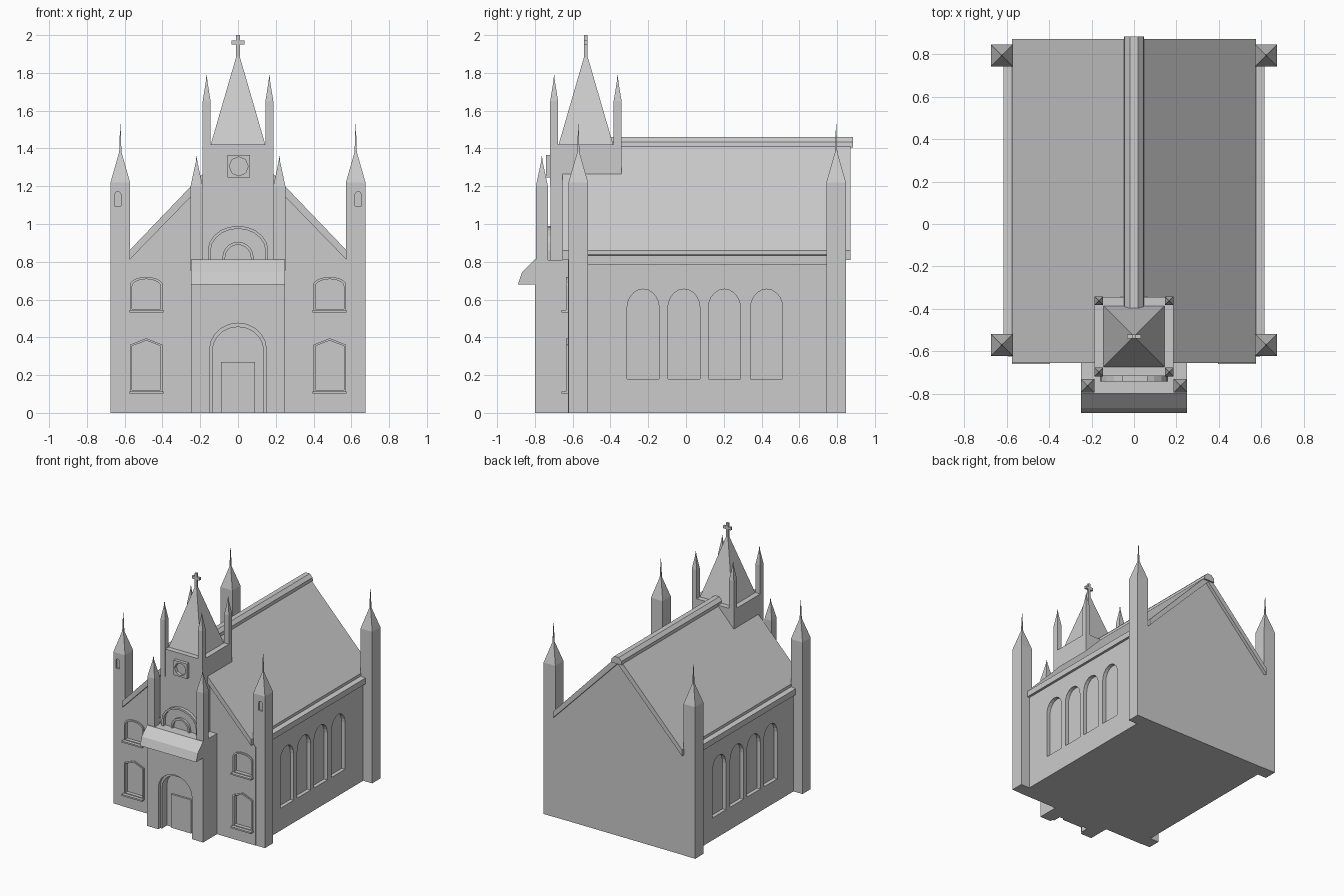
import bpy, bmesh, math

if "Cube" in bpy.data.objects:
    bpy.data.objects.remove(bpy.data.objects["Cube"])


def make(name, verts, faces):
    me = bpy.data.meshes.new(name)
    me.from_pydata(verts, [], faces)
    bm = bmesh.new()
    bm.from_mesh(me)
    bmesh.ops.recalc_face_normals(bm, faces=bm.faces)
    bm.to_mesh(me)
    bm.free()
    ob = bpy.data.objects.new(name, me)
    bpy.context.collection.objects.link(ob)
    return ob


def place(axis, u, z, d):
    return (u, d, z) if axis == 'Y' else (d, u, z)


def prism(name, pts, axis, a, b):
    """Extrude an outline (u, z) along the axis from a to b."""
    n = len(pts)
    v = [place(axis, u, z, d) for d in (a, b) for u, z in pts]
    f = [list(range(n)), list(range(n, 2 * n))]
    f += [[i, (i + 1) % n, (i + 1) % n + n, i + n] for i in range(n)]
    return make(name, v, f)


def ring(name, outer, inner, axis, a, b):
    """Frame between two outlines with equal point counts."""
    n = len(outer)
    v = [place(axis, u, z, d) for d in (a, b) for o in (outer, inner) for u, z in o]
    f = []
    for i in range(n):
        j = (i + 1) % n
        for p, q in ((0, n), (2 * n, 3 * n), (0, 2 * n), (n, 3 * n)):
            f.append([p + i, p + j, q + j, q + i])
    return make(name, v, f)


def box(name, x0, x1, y0, y1, z0, z1):
    return prism(name, [(x0, z0), (x1, z0), (x1, z1), (x0, z1)], 'Y', y0, y1)


def pinnacle(name, cx, cy, sections):
    """Stack of square cross-sections given as (half width, z)."""
    v, f = [], [[0, 1, 2, 3]]
    for h, z in sections:
        v += [(cx - h, cy - h, z), (cx + h, cy - h, z), (cx + h, cy + h, z), (cx - h, cy + h, z)]
    for k in range(0, len(v) - 4, 4):
        f += [[k + i, k + (i + 1) % 4, k + 4 + (i + 1) % 4, k + 4 + i] for i in range(4)]
    f.append([len(v) - 4 + i for i in range(4)])
    return make(name, v, f)


def arch(c, hw, z0, zs, zt, n=10):
    pts = [(c - hw, z0), (c + hw, z0)]
    for i in range(n + 1):
        t = math.pi * i / n
        pts.append((c + hw * math.cos(t), zs + (zt - zs) * math.sin(t)))
    return pts


def gable_head(c, hw, z0, zs, zt):
    return [(c - hw, z0), (c + hw, z0), (c + hw, zs), (c, zt), (c - hw, zs)]


def cut(target, cutters):
    bpy.context.view_layer.objects.active = target
    for c in cutters:
        c.hide_render = True
        m = target.modifiers.new('cut', 'BOOLEAN')
        m.operation, m.solver, m.object = 'DIFFERENCE', 'EXACT', c
        bpy.ops.object.modifier_apply(modifier=m.name)
        bpy.data.objects.remove(c)


# Nave body with gabled ends
W = 0.595
body = prism('nave', [(-W, 0), (W, 0), (W, 0.79), (0, 1.41), (-W, 0.79)], 'Y', -0.625, 0.845)

# Recessed side windows, both walls
cutters = []
for s in (-1, 1):
    for y in (-0.227, -0.011, 0.203, 0.427):
        cutters.append(prism('side_window_cut', arch(y, 0.085, 0.18, 0.555, 0.655), 'X',
                             s * 0.565, s * 0.65))

# Facade windows: recess, frame and sill
for s in (-1, 1):
    c = s * 0.485
    for fn, z0, zs, zt in ((gable_head, 0.11, 0.36, 0.395), (arch, 0.54, 0.675, 0.72)):
        outer = fn(c, 0.088, z0, zs, zt)
        inner = fn(c, 0.076, z0 + 0.01, zs - 0.006, zt - 0.012)
        cutters.append(prism('facade_window_cut', inner, 'Y', -0.7, -0.605))
        ring('facade_window_frame', outer, inner, 'Y', -0.634, -0.62)
        box('facade_window_sill', c - 0.09, c + 0.09, -0.66, -0.62, z0 - 0.008, z0 + 0.004)
cut(body, cutters)

# Roof slabs, eaves and ridge cap
prism('roof', [(-0.575, 0.81), (-0.575, 0.86), (0, 1.46), (0.575, 0.86), (0.575, 0.81), (0, 1.40)],
      'Y', -0.655, 0.872)
for s in (-1, 1):
    prism('eave', [(s * 0.56, 0.87), (s * 0.575, 0.838), (s * 0.615, 0.832), (s * 0.615, 0.785),
                   (s * 0.56, 0.785)], 'Y', -0.53, 0.76)
prism('ridge_cap', [(-0.048, 1.405), (-0.045, 1.435), (-0.02, 1.46), (0.02, 1.46), (0.045, 1.435),
                    (0.048, 1.405)], 'Y', -0.4, 0.885)

# Corner turrets with needles and small niches on the front pair
for s in (-1, 1):
    for y in (-0.57, 0.795):
        t = pinnacle('corner_turret', s * 0.623, y,
                     [(0.052, 0), (0.052, 1.22), (0.006, 1.38), (0.001, 1.53)])
        if y < 0:
            cut(t, [prism('niche_cut', arch(s * 0.636, 0.017, 1.095, 1.15, 1.172, 6), 'Y', -0.7, -0.61)])

# Entrance porch with a stepped arched recess
porch = box('porch', -0.25, 0.25, -0.80, -0.6, 0, 0.81)
cut(porch, [prism('door_cut', arch(0, 0.15, -0.1, 0.335, 0.475), 'Y', -0.9, -0.775),
            prism('door_cut', arch(0, 0.135, -0.1, 0.33, 0.455), 'Y', -0.9, -0.71)])
box('door', -0.09, 0.09, -0.725, -0.70, 0, 0.27)
prism('porch_canopy', [(-0.79, 0.68), (-0.89, 0.68), (-0.868, 0.745), (-0.80, 0.812), (-0.79, 0.812)],
      'X', -0.25, 0.25)
for s in (-1, 1):
    pinnacle('porch_pinnacle', s * 0.219, -0.763,
             [(0.032, 0.75), (0.032, 1.2), (0.004, 1.33), (0.001, 1.36)])

# Bell tower, its corner pinnacles and spire
TY = -0.53
box('bell_tower', -0.187, 0.187, TY - 0.187, TY + 0.187, 0.7, 1.42)
for sx in (-1, 1):
    for sy in (-1, 1):
        pinnacle('tower_pinnacle', sx * 0.166, TY + sy * 0.168,
                 [(0.021, 1.2), (0.021, 1.65), (0.004, 1.755), (0.001, 1.79)])
pinnacle('spire', 0, TY, [(0.146, 1.415), (0.008, 1.89)])
box('cross_post', -0.01, 0.01, TY - 0.009, TY + 0.009, 1.86, 2.0)
box('cross_arm', -0.034, 0.034, TY - 0.009, TY + 0.009, 1.95, 1.972)

# Lunette over the canopy
ring('lunette_frame', arch(0, 0.16, 0.80, 0.86, 0.99), arch(0, 0.145, 0.81, 0.858, 0.975), 'Y', -0.742, -0.71)
ring('lunette_inner', arch(0, 0.082, 0.80, 0.825, 0.905), arch(0, 0.068, 0.81, 0.822, 0.89), 'Y', -0.735, -0.71)

# Square tower window with octagonal opening
sq, oc = [], []
for i in range(8):
    a = math.pi / 4 * i
    k = 0.06 / max(abs(math.cos(a)), abs(math.sin(a)))
    sq.append((0.004 + k * math.cos(a), 1.305 + k * math.sin(a)))
    oc.append((0.004 + 0.05 * math.cos(a), 1.305 + 0.05 * math.sin(a)))
ring('tower_window_frame', sq, oc, 'Y', -0.742, -0.71)
